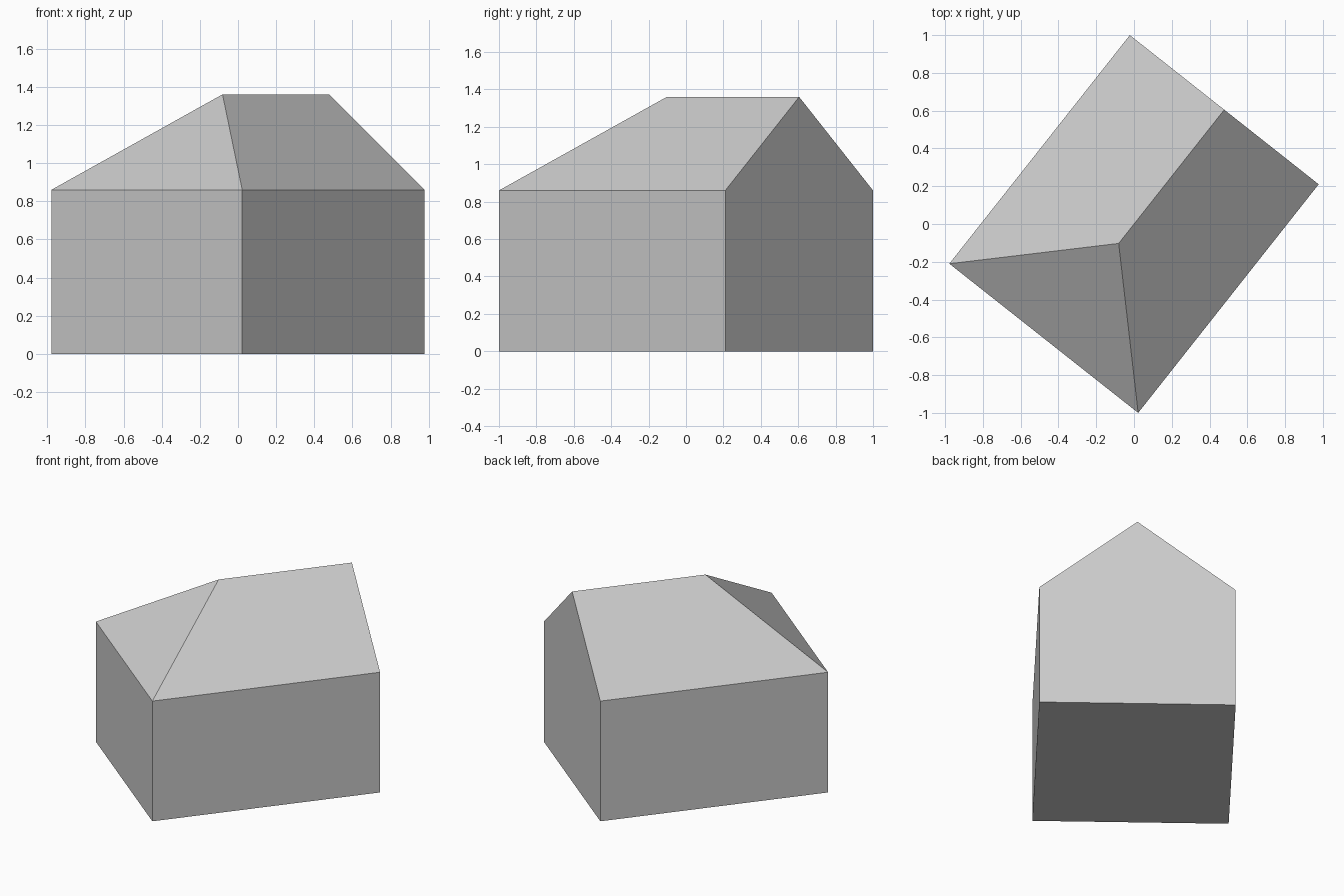
import bpy, bmesh, math
from mathutils import Matrix, Vector

cube = bpy.data.objects.get("Cube")
if cube:
    bpy.data.objects.remove(cube, do_unlink=True)

HALF_LENGTH, HALF_WIDTH = 0.771, 0.637
EAVE, RIDGE = 0.86, 1.36
HIP_RUN = 0.64
TURN = math.radians(51.7)

# One plain colour for the whole building
grey = bpy.data.materials.new("plain grey")
grey.use_nodes = True
colour = (0.6, 0.6, 0.6, 1)
grey.diffuse_color = colour
grey.node_tree.nodes["Principled BSDF"].inputs["Base Color"].default_value = colour

# Gable outline, extruded along the length of the building
bm = bmesh.new()
outline = [(-HALF_WIDTH, 0), (HALF_WIDTH, 0), (HALF_WIDTH, EAVE), (0, RIDGE), (-HALF_WIDTH, EAVE)]
end = bm.faces.new([bm.verts.new((-HALF_LENGTH, y, z)) for y, z in outline])
far = bmesh.ops.extrude_face_region(bm, geom=[end], use_keep_orig=True)["geom"]
bmesh.ops.translate(bm, verts=[g for g in far if isinstance(g, bmesh.types.BMVert)],
                    vec=Vector((2 * HALF_LENGTH, 0, 0)))

# Split one end at the eave and pull its ridge point inward to form the hip
near = [v for v in bm.verts if v.co.x < 0]
eaves = [v for v in near if abs(v.co.z - EAVE) < 0.001]
bmesh.ops.connect_verts(bm, verts=eaves)
for v in near:
    if v.co.z > EAVE + 0.1:
        v.co.x += HIP_RUN

# Turn the building on its plot
bmesh.ops.recalc_face_normals(bm, faces=bm.faces)
bm.transform(Matrix.Rotation(TURN, 4, "Z"))
mesh = bpy.data.meshes.new("building")
bm.to_mesh(mesh)
bm.free()
mesh.materials.append(grey)
building = bpy.data.objects.new("building", mesh)
bpy.context.collection.objects.link(building)
